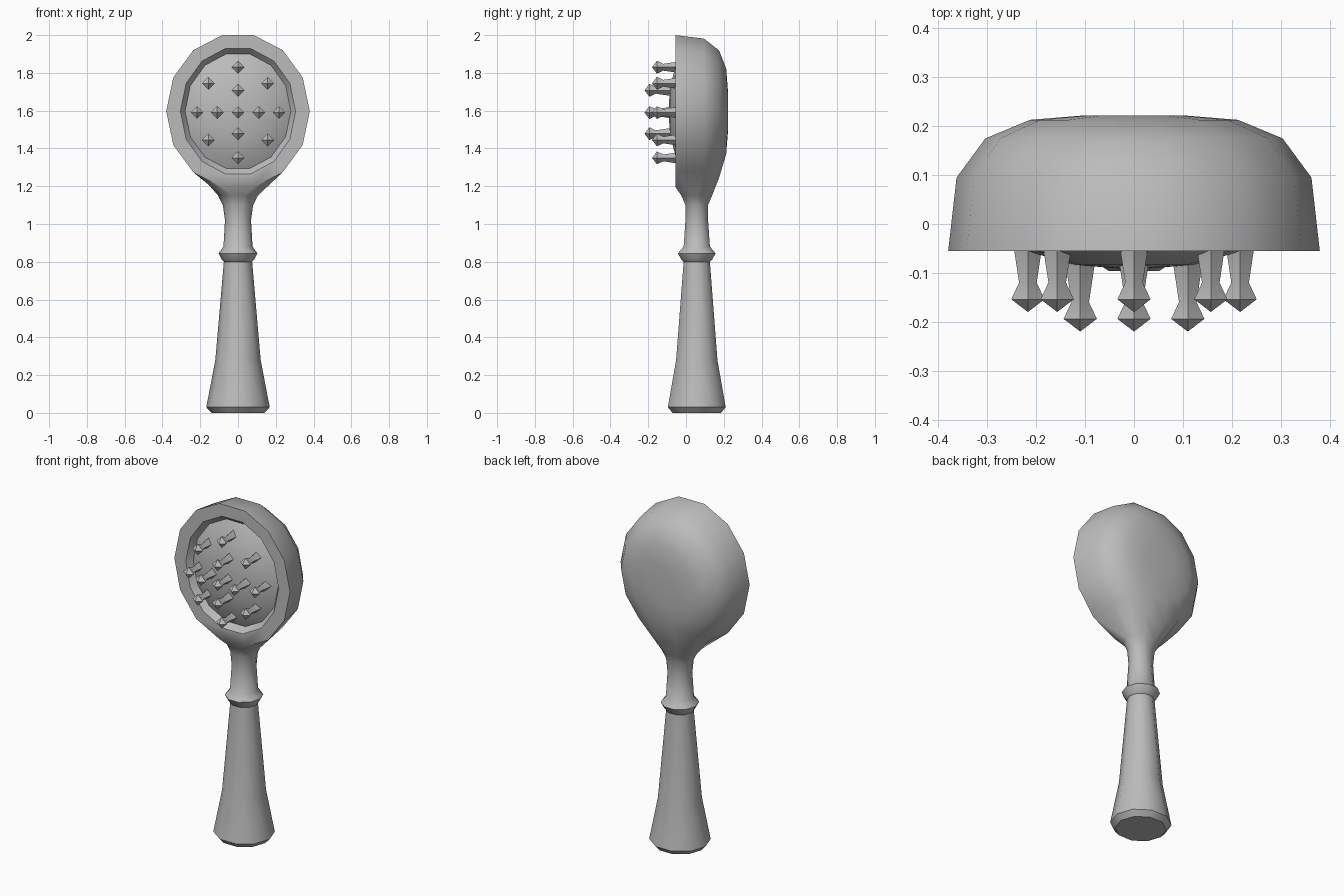
import bpy
import bmesh
from math import sin, cos, pi, radians

default = bpy.data.objects.get("Cube")
if default:
    bpy.data.objects.remove(default, do_unlink=True)

grey = bpy.data.materials.new("plain grey")
grey.use_nodes = True
grey.diffuse_color = (0.5, 0.5, 0.5, 1)
grey.node_tree.nodes["Principled BSDF"].inputs["Base Color"].default_value = (0.5, 0.5, 0.5, 1)

HEAD_Z = 1.597
HANDLE_Y = 0.057
SIDES = 14


def finish(bm, name, angle):
    bmesh.ops.recalc_face_normals(bm, faces=bm.faces)
    mesh = bpy.data.meshes.new(name)
    bm.to_mesh(mesh)
    bm.free()
    mesh.materials.append(grey)
    obj = bpy.data.objects.new(name, mesh)
    bpy.context.collection.objects.link(obj)
    bpy.ops.object.select_all(action="DESELECT")
    obj.select_set(True)
    bpy.context.view_layer.objects.active = obj
    bpy.ops.object.shade_smooth_by_angle(angle=radians(angle))
    return obj


def head_ring(bm, rx, rz, y):
    steps = [2 * pi * k / SIDES for k in range(SIDES)]
    return [bm.verts.new((rx * cos(a), y, HEAD_Z + rz * sin(a))) for a in steps]


def round_ring(bm, rx, ry, z):
    steps = [2 * pi * k / 10 for k in range(10)]
    return [bm.verts.new((rx * cos(a), HANDLE_Y + ry * sin(a), z)) for a in steps]


def bridge(bm, a, b, skip=()):
    n = len(a)
    for i in range(n):
        if i not in skip:
            j = (i + 1) % n
            bm.faces.new((a[i], a[j], b[j], b[i]))


# Head shell, open underneath where the neck grows out
bm = bmesh.new()
shell = [head_ring(bm, 0.38 * s, 0.413 * s, y) for s, y in
         [(1, -0.055), (0.955, 0.095), (0.8, 0.175), (0.56, 0.213), (0.27, 0.222)]]
for i in range(len(shell) - 1):
    bridge(bm, shell[i], shell[i + 1], skip=(9, 10, 11) if i < 2 else ())
bm.faces.new(shell[-1])
front, side, back = shell[:3]
for k in (10, 11):
    back[k].co.z -= 0.03

# Rim, groove and domed cushion
inner = front
for rx, rz, y in [(0.305, 0.34, -0.055), (0.28, 0.311, -0.02), (0.22, 0.245, -0.055),
                  (0.12, 0.133, -0.084)]:
    ring = head_ring(bm, rx, rz, y)
    bridge(bm, inner, ring)
    inner = ring
tip = bm.verts.new((0, -0.093, HEAD_Z))
for i in range(SIDES):
    bm.faces.new((inner[i], inner[(i + 1) % SIDES], tip))

# Neck, collar and flared handle continue from the opening
loop = ([side[12]] + [back[k] for k in (12, 11, 10, 9)] + [side[9]]
        + [front[k] for k in (9, 10, 11, 12)])
for rx, ry, z in [(0.105, 0.085, 1.15), (0.08, 0.063, 1.1), (0.069, 0.063, 1.02),
                  (0.077, 0.073, 0.88), (0.103, 0.105, 0.845), (0.085, 0.085, 0.81),
                  (0.075, 0.073, 0.8), (0.12, 0.115, 0.28), (0.168, 0.161, 0.03),
                  (0.14, 0.135, 0)]:
    ring = round_ring(bm, rx, ry, z)
    bridge(bm, loop, ring)
    loop = ring
bm.faces.new(loop)
finish(bm, "brush_body", 40)


# Bristles: four-sided stems with pointed tips
def bristle(name, x, z, tip_y):
    bm = bmesh.new()
    previous = None
    for r, depth in [(0.03, 0.14), (0.018, 0.06), (0.034, 0.026)]:
        ring = [bm.verts.new((x + r * cos(k * pi / 2), tip_y + depth, z + r * sin(k * pi / 2)))
                for k in range(4)]
        if previous:
            bridge(bm, previous, ring)
        else:
            bm.faces.new(ring)
        previous = ring
    point = bm.verts.new((x, tip_y, z))
    for k in range(4):
        bm.faces.new((previous[k], previous[(k + 1) % 4], point))
    finish(bm, name, 30)


bristle("bristle_centre", 0, 1.59, -0.22)
for s in (-1, 1):
    tag = "left" if s > 0 else "right"
    level = "upper" if s > 0 else "lower"
    bristle("bristle_inner_" + tag, s * 0.11, 1.59, -0.22)
    bristle("bristle_outer_" + tag, s * 0.217, 1.59, -0.18)
    bristle("bristle_inner_" + level, 0, 1.593 + s * 0.115, -0.22)
    bristle("bristle_outer_" + level, 0, 1.59 + s * 0.24, -0.18)
    bristle("bristle_upper_" + tag, s * 0.157, 1.745, -0.18)
    bristle("bristle_lower_" + tag, s * 0.157, 1.445, -0.18)
